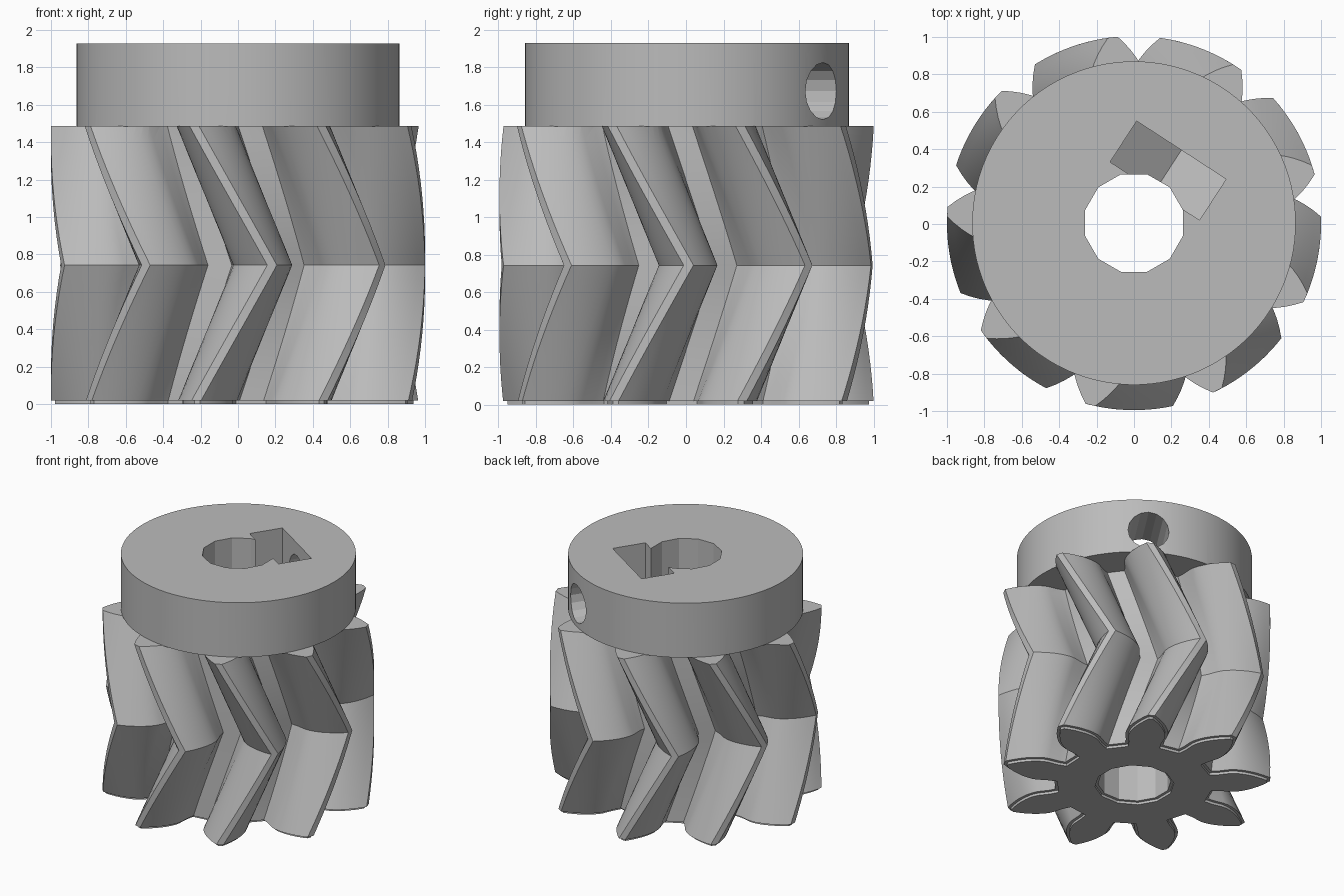
import bpy, bmesh
from math import sin, cos, tan, acos, sqrt, radians, pi
from mathutils import Matrix, Vector

cube = bpy.data.objects.get("Cube")
if cube:
    bpy.data.objects.remove(cube, do_unlink=True)

CENTRE_Y = 0.005
TEETH, TIP_R, ROOT_R, PITCH_R = 9, 1.0, 0.59, 0.82
BASE_R = PITCH_R * cos(radians(28))
GEAR_TOP, FOOT, HUB_TOP, HUB_R = 1.486, 0.02, 1.927, 0.865
START, TWIST = radians(-63.5), radians(24)
SCREW_ANGLE, SCREW_Z = radians(57), 1.672

steel = bpy.data.materials.new("plain grey")
steel.use_nodes = True
grey = (0.5, 0.5, 0.5, 1)
steel.diffuse_color = grey
steel.node_tree.nodes["Principled BSDF"].inputs["Base Color"].default_value = grey


def add_object(name, bm):
    bmesh.ops.recalc_face_normals(bm, faces=bm.faces)
    mesh = bpy.data.meshes.new(name)
    bm.to_mesh(mesh)
    bm.free()
    mesh.materials.append(steel)
    obj = bpy.data.objects.new(name, mesh)
    bpy.context.collection.objects.link(obj)
    return obj


def loft(name, rings):
    """Skin a stack of equal-length point rings and cap both ends."""
    bm = bmesh.new()
    rows = [[bm.verts.new(p) for p in ring] for ring in rings]
    for a, b in zip(rows, rows[1:]):
        for i in range(len(a)):
            j = (i + 1) % len(a)
            bm.faces.new((a[i], a[j], b[j], b[i]))
    bm.faces.new(rows[0][::-1])
    bm.faces.new(rows[-1])
    return add_object(name, bm)


def cylinder(name, radius, z0, z1, sides):
    def ring(z):
        return [(radius * cos((i + 0.5) * 2 * pi / sides),
                 radius * sin((i + 0.5) * 2 * pi / sides) + CENTRE_Y, z) for i in range(sides)]
    return loft(name, [ring(z0), ring(z1)])


def combine(target, other, operation):
    mod = target.modifiers.new(operation, 'BOOLEAN')
    mod.operation, mod.object, mod.solver = operation, other, 'EXACT'
    bpy.context.view_layer.objects.active = target
    bpy.ops.object.modifier_apply(modifier=mod.name)
    bpy.data.objects.remove(other, do_unlink=True)


# Involute tooth outline
def involute(r):
    a = acos(min(1, BASE_R / r))
    return tan(a) - a


def half_angle(r):
    return pi / (2 * TEETH) + involute(PITCH_R) - involute(r)


flank = [(ROOT_R, radians(13.7)), (0.64, radians(12.8))]
for i in range(8):
    r = BASE_R + (TIP_R - BASE_R) * i / 7
    flank.append((r, half_angle(r)))
outline = []
for k in range(TEETH):
    mid = k * 2 * pi / TEETH
    outline += [(r, mid - h) for r, h in flank]
    outline += [(r, mid + h) for r, h in reversed(flank)]
outline = [Vector((r * cos(a), r * sin(a))) for r, a in outline]


def inset(points, amount):
    result = []
    for i, p in enumerate(points):
        d0 = (p - points[i - 1]).normalized()
        d1 = (points[(i + 1) % len(points)] - p).normalized()
        n0, n1 = Vector((-d0.y, d0.x)), Vector((-d1.y, d1.x))
        n = (n0 + n1).normalized()
        result.append(p + n * amount / max(0.6, n.dot(n0)))
    return result


def section(points, z):
    turn = START + TWIST * (1 - abs(2 * z / GEAR_TOP - 1))
    rot = Matrix.Rotation(turn, 2)
    return [((rot @ p).x, (rot @ p).y + CENTRE_Y, z) for p in points]


# Herringbone gear with a thin recessed foot
foot_outline = inset(outline, 0.022)
SLICES = 20
rings = [[(x, y, 0) for x, y, z in section(foot_outline, FOOT)],
         section(foot_outline, FOOT), section(outline, FOOT)]
rings += [section(outline, GEAR_TOP * i / SLICES) for i in range(1, SLICES + 1)]
gear = loft("herringbone_gear", rings)

# Hub collar
combine(gear, cylinder("hub", HUB_R, GEAR_TOP - 0.002, HUB_TOP, 96), 'UNION')

# Shaft bore, slightly wider at the foot
combine(gear, cylinder("bore", 0.27, -0.2, 2.2, 12), 'DIFFERENCE')
combine(gear, cylinder("bore_foot", 0.292, -0.2, FOOT, 12), 'DIFFERENCE')

# Nut slot: pointed bottom, open at the top
radial = Vector((cos(SCREW_ANGLE), sin(SCREW_ANGLE), 0))
side = Vector((sin(SCREW_ANGLE), -cos(SCREW_ANGLE), 0))
origin = Vector((0, CENTRE_Y, 0))
half = 0.285
slot = [(-half, 2.2), (-half, SCREW_Z - half / sqrt(3)), (0, SCREW_Z - 2 * half / sqrt(3)),
        (half, SCREW_Z - half / sqrt(3)), (half, 2.2)]


def extrude_radially(name, shape, d0, d1):
    return loft(name, [[origin + radial * d + side * s + Vector((0, 0, z)) for s, z in shape]
                       for d in (d0, d1)])


combine(gear, extrude_radially("nut_slot", slot, 0.204, 0.465), 'DIFFERENCE')

# Set screw hole
screw = [(0.152 * cos(i * pi / 8), SCREW_Z + 0.152 * sin(i * pi / 8)) for i in range(16)]
combine(gear, extrude_radially("screw_hole", screw, 0.1, 1.2), 'DIFFERENCE')

# Shading
bpy.ops.object.select_all(action='DESELECT')
gear.select_set(True)
bpy.context.view_layer.objects.active = gear
bpy.ops.object.shade_smooth_by_angle(angle=radians(20))
